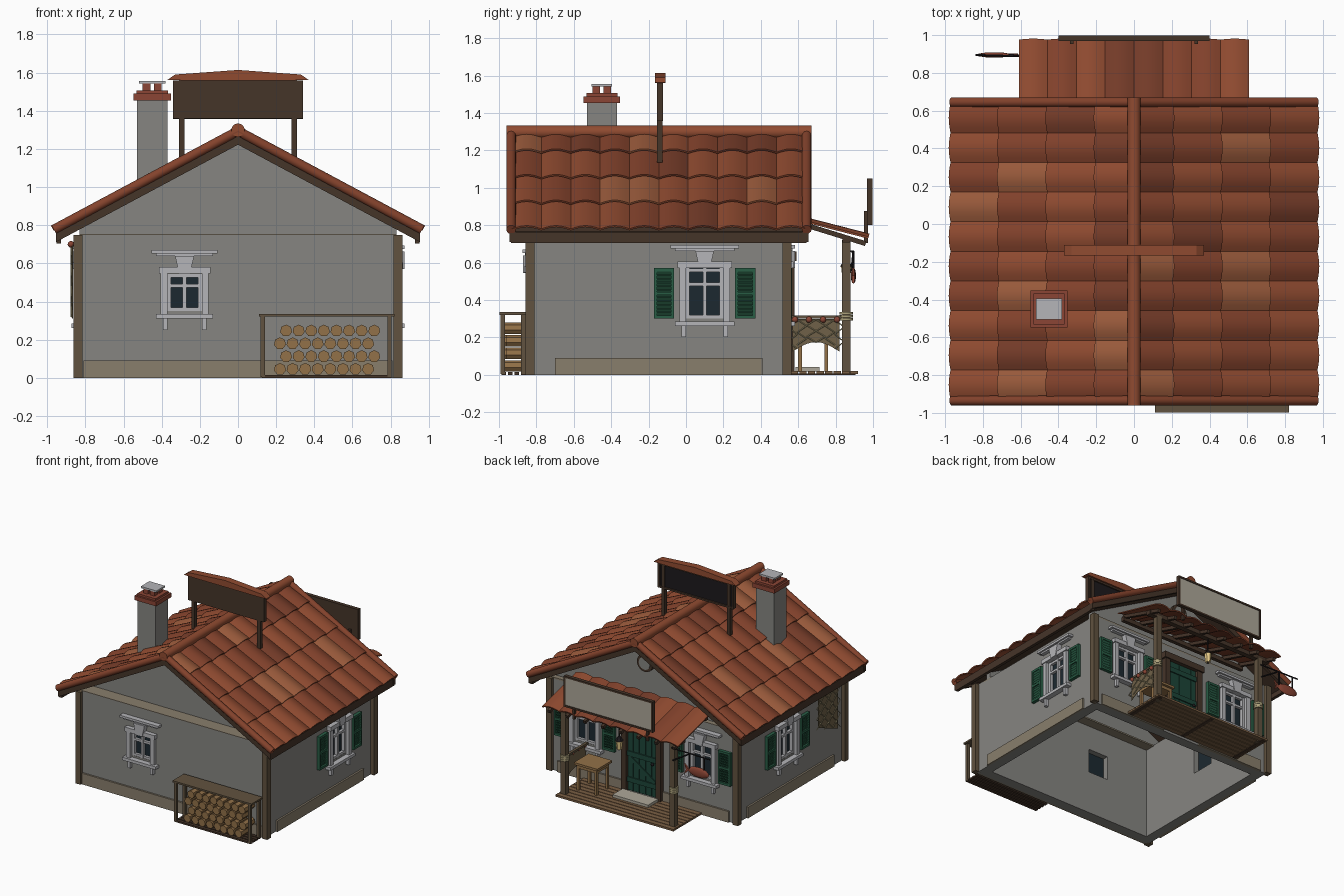
import bpy, bmesh, math, random
from mathutils import Matrix, Vector, Euler

if "Cube" in bpy.data.objects:
    bpy.data.objects.remove(bpy.data.objects["Cube"])

random.seed(4)
T = Matrix.Translation

def mat(name, *c):
    m = bpy.data.materials.new(name)
    m.diffuse_color = (*c, 1)
    m.use_nodes = True
    m.node_tree.nodes["Principled BSDF"].inputs["Base Color"].default_value = m.diffuse_color
    return m

PLASTER = mat("plaster", .24, .235, .22)
STONE = mat("stone", .46, .46, .48)
BEIGE = mat("beige", .25, .21, .15)
WOOD = mat("wood", .12, .085, .05)
DARK = mat("dark_wood", .06, .035, .022)
PLANK = mat("plank", .19, .11, .055)
LOGS = mat("log", .29, .165, .065)
GREEN = mat("green", .022, .11, .06)
DOOR = mat("door_green", .012, .06, .04)
GLASS = mat("glass", .012, .022, .03)
BLACK = mat("black", .012, .01, .012)
RED = mat("red", .26, .06, .035)
NET = mat("net", .42, .36, .2)
CLOTH = mat("net_back", .16, .12, .065)
PANEL = mat("panel", .42, .39, .32)
GLOW = mat("lamp", .8, .6, .25)
TILES = [mat(f"tile_{i}", *c) for i, c in enumerate([(.28, .07, .03), (.23, .055, .025), (.33, .105, .045), (.18, .045, .022)])]

def add(name, bm, mats, M=None, smooth=False):
    if M:
        bm.transform(M)
    bmesh.ops.recalc_face_normals(bm, faces=bm.faces)
    me = bpy.data.meshes.new(name)
    bm.to_mesh(me); bm.free()
    for m in mats if isinstance(mats, list) else [mats]:
        me.materials.append(m)
    ob = bpy.data.objects.new(name, me)
    bpy.context.scene.collection.objects.link(ob)
    if smooth:
        bpy.ops.object.select_all(action='DESELECT')
        ob.select_set(True)
        bpy.context.view_layer.objects.active = ob
        bpy.ops.object.shade_smooth_by_angle(angle=math.radians(40))
    return ob

def boxes(name, items, m, M=None):
    """items: (centre, size, optional rotation)"""
    bm = bmesh.new()
    for c, s, *r in items:
        R = Euler(r[0]).to_matrix().to_4x4() if r else Matrix()
        bmesh.ops.create_cube(bm, size=1, matrix=T(c) @ R @ Matrix.Diagonal((*s, 1)))
    return add(name, bm, m, M)

def prism(name, pts, y0, y1, m, M=None):
    """xz profile extruded along y"""
    bm = bmesh.new()
    f = bm.faces.new([bm.verts.new((x, y0, z)) for x, z in pts])
    ext = bmesh.ops.extrude_face_region(bm, geom=[f])
    bmesh.ops.translate(bm, vec=(0, y1 - y0, 0), verts=[v for v in ext['geom'] if isinstance(v, bmesh.types.BMVert)])
    return add(name, bm, m, M)

def rods(name, segs, r, m, sides=10, M=None, r2=None):
    bm = bmesh.new()
    for a, b in segs:
        a, b = Vector(a), Vector(b)
        R = (b - a).to_track_quat('Z', 'Y').to_matrix().to_4x4()
        bmesh.ops.create_cone(bm, cap_ends=True, segments=sides, radius1=r, radius2=r if r2 is None else r2,
                              depth=(b - a).length, matrix=T((a + b) / 2) @ R)
    return add(name, bm, m, M, sides > 8)

def balls(name, items, m, M=None):
    bm = bmesh.new()
    for c, s in items:
        bmesh.ops.create_uvsphere(bm, u_segments=12, v_segments=8, radius=1, matrix=T(c) @ Matrix.Diagonal((*s, 1)))
    return add(name, bm, m, M, True)

def wall_frame(x, y, deg):
    """local x runs along the wall, local -y points outward"""
    return T((x, y, 0)) @ Matrix.Rotation(math.radians(deg), 4, 'Z')

# windows: wall frame, half wall length, position along wall, width, bottom, top, shutters
F, R_, L_, B = wall_frame(0, -.83, 0), wall_frame(.83, -.145, 90), wall_frame(-.83, -.145, -90), wall_frame(0, .54, 180)
WALLS = [("front", F, .83, [-.28], .18, .35, .545, False), ("right", R_, .605, [.245], .2, .3, .57, True),
         ("left", L_, .605, [-.045], .2, .3, .57, True), ("back", B, .83, [-.52, .52], .2, .3, .57, True)]
for n, W, half, xs, w, a, b, shut in WALLS:
    # wall pieces left around the openings
    edges = [-half] + [e for x in xs for e in (x - w / 2, x + w / 2)] + [half]
    parts = [(e0, e1, a, b) for e0, e1 in zip(edges[::2], edges[1::2])] + [(-half, half, 0, a), (-half, half, b, .75)]
    boxes(n + "_wall", [(((p + q) / 2, .04, (r + t) / 2), (q - p, .08, t - r)) for p, q, r, t in parts], PLASTER, W)
    h, mid, s = b - a, (a + b) / 2, w / 2
    for x in xs:
        M = W @ T((x, 0, 0))
        boxes(n + "_glass", [((0, .03, mid), (w, .01, h))], GLASS, M)
        boxes(n + "_sash", [((d, .012, mid), (.02, .025, h)) for d in (-s + .01, 0, s - .01)] +
              [((0, .012, z), (w, .022, .018)) for z in (a + .01, a + h * .68, b - .01)], STONE, M)
        boxes(n + "_surround", [((k * (s + .018), -.01, mid), (.036, .035, h + .03)) for k in (-1, 1)] +
              [((0, -.014, b + .018), (w + .09, .042, .034)), ((0, -.018, a - .028), (w + .12, .05, .024)),
               ((0, -.012, b + .1), (w + .12, .035, .014)), ((0, -.018, b + .115), (w + .165, .05, .018))] +
              [((k * (s + .012), -.012, a - .068), (.024, .03, .06)) for k in (-1, 1)], STONE, M)
        prism(n + "_keystone", [(-.028, b), (.028, b), (.05, b + .093), (-.05, b + .093)], -.042, .01, STONE, M)
        for k in (-1, 1) if shut else ():
            cx = k * (s + .117)
            boxes(n + "_shutter", [((cx + d, -.013, mid), (.016, .026, h)) for d in (-.046, .046)] +
                  [((cx, -.013, z), (.1, .026, .018)) for z in (a + .009, mid, b - .009)] +
                  [((cx, -.012, a + .025 + i * (h - .05) / 11), (.085, .006, .022), (.6, 0, 0)) for i in range(12)] +
                  [((cx, -.002, mid), (.1, .006, h))], GREEN, M)

# wall top ledges, gables, plinth, corner posts
boxes("gable_ledge", [((0, -.75, .748), (1.66, .16, .012)), ((0, .5, .748), (1.66, .08, .012))], BEIGE)
for n, y in (("front", -.72), ("back", .46)):
    prism(n + "_gable", [(-.83, .75), (.83, .75), (.83, .8), (0, 1.25), (-.83, .8)], y, y + .04, PLASTER)
boxes("plinth", [((0, -.832, .045), (1.62, .025, .09)), ((-.47, .542, .045), (.6, .025, .09)), ((.47, .542, .045), (.6, .025, .09)),
                 ((.832, -.145, .045), (.025, 1.11, .09)), ((-.832, -.145, .045), (.025, 1.11, .09))], BEIGE)
boxes("corner_posts", [((x, y, .375), (.048, .048, .75)) for x in (-.838, .838) for y in (-.833, .54)], WOOD)

# tiled roofs
def slope_frame(o, d):
    y = Vector(d).normalized()
    x = y.cross(Vector((0, 0, 1))).normalized()
    z = x.cross(y)
    return T(o) @ Matrix((x, y, z)).transposed().to_4x4()

def tiles(name, M, rows, width, cols, arch):
    bm, w, n = bmesh.new(), width / cols, 6
    for y0, y1 in rows:
        for c in range(cols):
            mi, x0, ring = random.choice((0, 0, 1, 1, 2, 3)), -width / 2 + c * w, []
            for y, lift in ((y0, 0), (y1, .018)):
                for dz in (0, -.01):
                    ring.append([bm.verts.new((x0 + w * i / n, y, lift + dz + arch * math.sin(math.pi * i / n))) for i in range(n + 1)])
            tu, tl, bu, bl = ring
            for p, q in ((tu, bu), (bu, bl), (bl, tl), (tl, tu)):
                for i in range(n):
                    bm.faces.new((p[i], p[i + 1], q[i + 1], q[i])).material_index = mi
            for i in (0, n):
                bm.faces.new((tu[i], bu[i], bl[i], tl[i])).material_index = mi
    add(name, bm, TILES, M, True)

K = .535
L = .963 * math.hypot(1, K)
rows = [(max(L - .29 * (i + 1) - .02, .01), L - .29 * i) for i in range(4)]
for k, n in ((1, "right"), (-1, "left")):
    tiles(n + "_roof_tiles", slope_frame((0, -.145, 1.28), (k, 0, -K)), rows, 1.57, 10, .02)
    prism(n + "_roof_deck", [(0, 1.27), (k * .94, 1.27 - K * .94), (k * .94, 1.24 - K * .94), (0, 1.24)], -.92, .63, DARK)
    for y in (-.945, .63):
        prism(n + "_bargeboard", [(0, 1.28), (k * .955, 1.28 - K * .955), (k * .955, 1.222 - K * .955), (0, 1.222)], y, y + .025, DARK)
    boxes(n + "_fascia", [((k * .94, -.145, .735), (.025, 1.58, .06))], DARK)
    rods(n + "_verge_caps", [((0, y, 1.293), (k * .965, y, 1.293 - K * .965)) for y in (-.935, .645)], .026, TILES[1], 12)
rods("ridge_cap", [((0, -.96, 1.298), (0, .67, 1.298))], .036, TILES[0], 14)

# chimney
boxes("chimney", [((-.45, -.45, 1.23), (.16, .16, .46))], PLASTER)
boxes("chimney_collar", [((-.45, -.45, 1.472), (.195, .195, .035)), ((-.45, -.45, 1.497), (.165, .165, .018))] +
      [((-.45 + i, -.45 + j, 1.52), (.04, .04, .05)) for i in (-.03, .03) for j in (-.03, .03)], RED)
boxes("chimney_cap", [((-.45, -.45, 1.549), (.14, .11, .014))], STONE)

# sign on the roof
boxes("roof_sign_posts", [((x, -.14, 1.36), (.028, .03, .45)) for x in (-.295, .295)], DARK)
boxes("roof_sign_board", [((0, -.147, 1.46), (.68, .016, .2)), ((0, -.133, 1.365), (.68, .02, .014)), ((0, -.133, 1.553), (.68, .02, .014)),
                          ((-.333, -.133, 1.46), (.014, .02, .2)), ((.333, -.133, 1.46), (.014, .02, .2))], DARK)
boxes("roof_sign_panel", [((0, -.138, 1.46), (.65, .008, .18))], BLACK)
prism("roof_sign_cap", [(-.37, 1.562), (-.3, 1.56), (.3, 1.56), (.37, 1.562), (.33, 1.59), (0, 1.614), (-.33, 1.59)], -.167, -.11, TILES[0])

# porch: floor, posts, beams, roof
boxes("porch_floor", [((0, .58 + i * .0455, .012), (1.06, .04, .016)) for i in range(8)], PLANK)
boxes("porch_joists", [((x, .735, .003), (.03, .34, .006)) for x in (-.5, 0, .5)], DARK)
boxes("porch_posts", [((x, .857, .36), (.045, .045, .72)) for x in (-.49, .49)], WOOD)
rods("post_ropes", [((x, .857, z), (x, .857, z + .014)) for x in (-.49, .49) for z in (.29, .306, .322)], .036, NET, 12)
boxes("porch_beams", [((0, .857, .725), (1.16, .04, .035)), ((0, .56, .8), (1.16, .03, .035))], DARK)
boxes("porch_rafters", [((-.56 + i * .16, .755, .765), (.024, .43, .026), (-.3, 0, 0)) for i in range(8)], DARK)
tiles("porch_tiles", slope_frame((0, .54, .85), (0, 1, -.3)), [(0, .45)], 1.22, 8, .018)

# porch sign
boxes("porch_sign_frame", [((0, .975, .925), (.8, .014, .25))] + [((0, .985, z), (.8, .026, .014)) for z in (.807, 1.043)] +
      [((x, .985, .925), (.014, .026, .25)) for x in (-.393, .393)] + [((x, .962, .79), (.02, .02, .17)) for x in (-.33, .33)], DARK)
boxes("porch_sign_panel", [((0, .986, .925), (.775, .012, .225))], PANEL)

# door, step and round gable vent
boxes("door_frame", [((x, -.015, .32), (.045, .05, .6)) for x in (-.155, .155)] + [((0, -.02, .635), (.38, .06, .05))], DARK, B)
boxes("door_leaf", [((-.112 + i * .056, -.006, .32), (.052, .024, .58)) for i in range(5)] +
      [((0, -.02, z), (.27, .014, .04)) for z in (.12, .33, .54)] + [((0, -.02, .225), (.28, .012, .03), (0, .6, 0))], DOOR, B)
balls("door_knob", [((.1, -.035, .3), (.012, .012, .012))], BLACK, B)
boxes("door_step", [((0, .65, .03), (.32, .13, .022))], PANEL)
rods("vent_rim", [((0, .49, 1.08), (0, .53, 1.08))], .07, DARK, 20)
rods("vent_disc", [((0, .52, 1.08), (0, .536, 1.08))], .05, PLASTER, 20)

# table and lantern
boxes("table", [((.36, .68, .235), (.21, .19, .018)), ((.36, .68, .21), (.18, .16, .025))] +
      [((.36 + i, .68 + j, .11), (.02, .02, .19)) for i in (-.08, .08) for j in (-.07, .07)], LOGS)
rods("lantern_glass", [((0, .857, .51), (0, .857, .58))], .02, GLOW, 6, r2=.028)
rods("lantern_top", [((0, .857, .58), (0, .857, .615))], .034, BLACK, 6, r2=.008)
rods("lantern_hanger", [((0, .857, .61), (0, .857, .72)), ((0, .857, .5), (0, .857, .512))], .006, BLACK, 6)

# fishing nets with floats
def net(name, M, w, top, depth, cols, rws):
    d, segs = w / cols, []
    pt = lambda i, j: (i * d - w / 2 + (-1) ** (i + j) * d / 2, -.006, top - depth((i + .5) / (cols + 1)) * j / rws)
    for i in range(cols + 1):
        segs += [(pt(i, j), pt(i, j + 1)) for j in range(rws)]
    segs.append(((-w / 2, -.006, top), (w / 2, -.006, top)))
    rods(name + "_mesh", segs, .003, NET, 4, M)
    low = [(w / 2 - w * i / 10, top - depth(1 - i / 10)) for i in range(11)]
    prism(name + "_back", [(-w / 2, top), (w / 2, top)] + low, -.002, .002, CLOTH, M)
    balls(name + "_floats", [((x * w, -.008, top), (.017, .017, .017)) for x in (-.45, -.15, .15, .45)], RED, M)

net("porch_net", wall_frame(.5, .695, 90), .25, .295, lambda u: .17 - .05 * math.sin(math.pi * u), 5, 4)
net("wall_net", wall_frame(-.868, -.58, -90), .25, .7, lambda u: .29 + .1 * u, 5, 7)
boxes("net_rail", [((.5, .695, .308), (.022, .28, .016))], WOOD)

# hanging fish sign
rods("fish_bracket", [((-.49, .885, .66), (-.84, .895, .66)), ((-.5, .885, .56), (-.66, .895, .66)),
                      ((-.79, .895, .66), (-.79, .895, .53)), ((-.66, .895, .66), (-.66, .895, .53))], .006, BLACK, 6)
balls("fish", [((-.74, .895, .53), (.095, .014, .042))], RED)
prism("fish_fins", [(-.66, .53), (-.615, .57), (-.63, .53), (-.615, .49)], .888, .902, RED)

# firewood shelter
boxes("wood_shelter", [((.465, -.925, .328), (.71, .145, .014))] + [((x, y, .165), (.022, .022, .32)) for x in (.13, .795) for y in (-.98, -.87)], WOOD)
boxes("wood_base", [((.465, -.975 + i * .035, .007), (.68, .025, .014)) for i in range(4)], DARK)
rods("firewood", [((.22 + (r % 2) * .032 + i * .066, -.965 + random.uniform(-.01, .01), .046 + r * .067),
                   (.22 + (r % 2) * .032 + i * .066, -.845, .046 + r * .067)) for r in range(4) for i in range(8)], .032, LOGS, 7)
